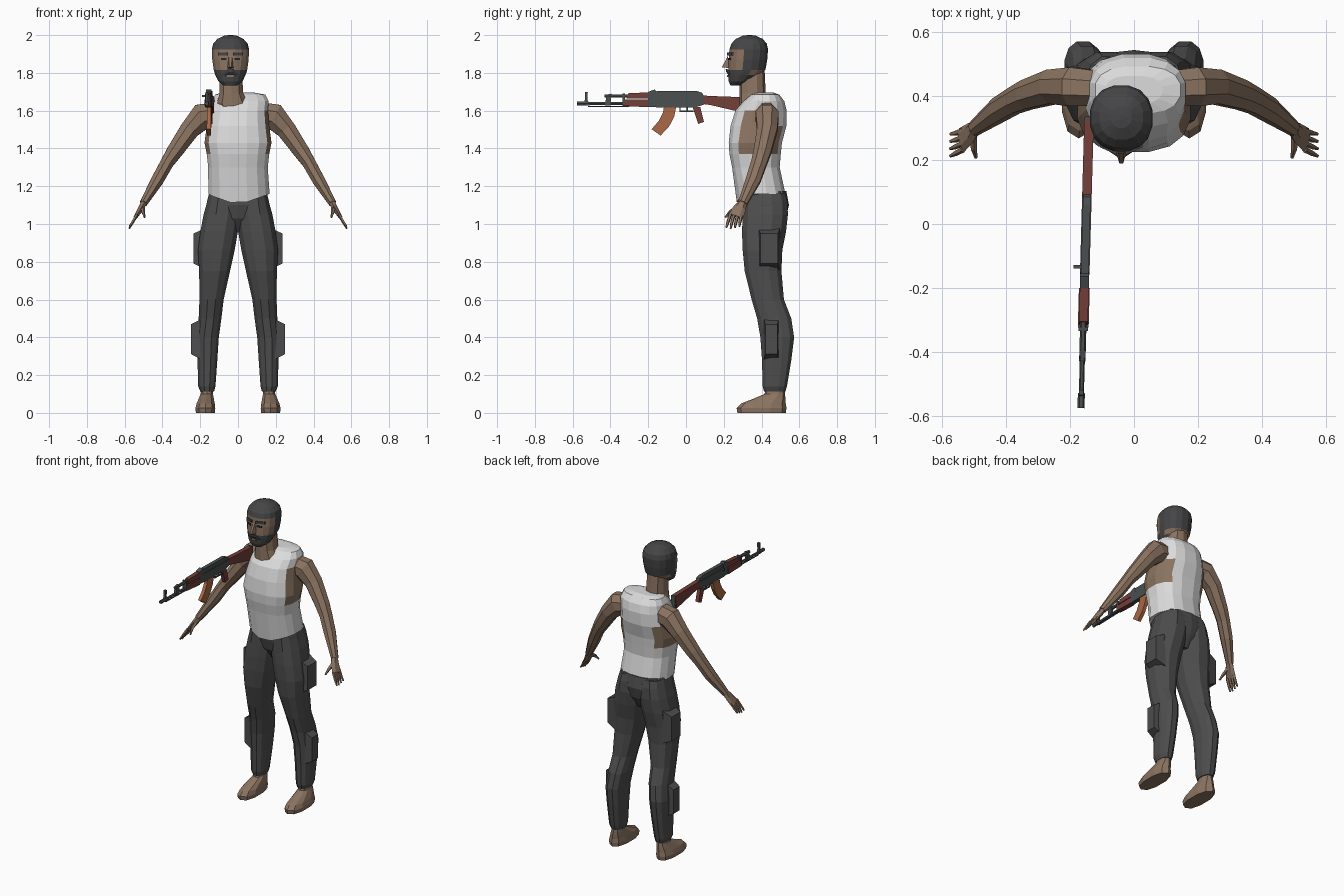
import bpy, bmesh, math
from mathutils import Vector

if "Cube" in bpy.data.objects:
    bpy.data.objects.remove(bpy.data.objects["Cube"])

MATS = {}
for label, rgb in {
    "skin": (.26, .175, .12), "shirt white": (.72, .72, .72), "trouser grey": (.075, .075, .077),
    "hair grey": (.06, .06, .063), "gun metal": (.07, .078, .08), "red wood": (.17, .05, .042),
    "orange plastic": (.4, .14, .06), "eye dark": (.02, .02, .02),
}.items():
    m = bpy.data.materials.new(label)
    m.use_nodes = True
    m.diffuse_color = (*rgb, 1)
    shader = m.node_tree.nodes["Principled BSDF"]
    shader.inputs["Base Color"].default_value = (*rgb, 1)
    shader.inputs["Roughness"].default_value = .8
    MATS[label] = m


def finish(name, bm, mats, rule=None):
    """Turn a bmesh into a flat shaded object; rule picks a material from a face centre."""
    bmesh.ops.recalc_face_normals(bm, faces=bm.faces)
    if rule:
        for f in bm.faces:
            f.material_index = rule(f.calc_center_median())
    mesh = bpy.data.meshes.new(name)
    bm.to_mesh(mesh)
    bm.free()
    for label in mats:
        mesh.materials.append(MATS[label])
    ob = bpy.data.objects.new(name, mesh)
    bpy.context.collection.objects.link(ob)
    return ob


def skin_rings(name, rings, mats, rule=None):
    """Bridge consecutive point rings and cap both ends."""
    bm = bmesh.new()
    loops = [[bm.verts.new(p) for p in ring] for ring in rings]
    n = len(loops[0])
    for a, b in zip(loops, loops[1:]):
        for i in range(n):
            j = (i + 1) % n
            bm.faces.new((a[i], a[j], b[j], b[i]))
    bm.faces.new(loops[0])
    bm.faces.new(loops[-1])
    return finish(name, bm, mats, rule)


def spow(v, p):
    return math.copysign(abs(v) ** p, v)


def loft(name, rings, mats, n=12, p=.85, side=1, rule=None):
    """Stack of level rounded sections: z, centre x, centre y, half width, half depth."""
    angles = [math.tau * (i + .5) / n for i in range(n)]
    pts = [[(side * (cx + rx * spow(math.cos(a), p)), cy + ry * spow(math.sin(a), p), z)
            for a in angles] for z, cx, cy, rx, ry in rings]
    return skin_rings(name, pts, mats, rule)


def tube(name, path, mat, n=8, side=1):
    """Tube along points: x, y, z, half thickness, half width."""
    pos = [Vector(q[:3]) for q in path]
    rings = []
    for i, q in enumerate(path):
        t = (pos[min(i + 1, len(pos) - 1)] - pos[max(i - 1, 0)]).normalized()
        ref = Vector((1, 0, 0)) if abs(t.y) > .9 else Vector((0, 1, 0))
        v = (ref - t * ref.dot(t)).normalized()
        u = t.cross(v)
        ring = []
        for k in range(n):
            a = math.tau * (k + .5) / n
            c = pos[i] + u * q[3] * math.cos(a) + v * q[4] * math.sin(a)
            ring.append((side * c.x, c.y, c.z))
        rings.append(ring)
    return skin_rings(name, rings, [mat])


def hull(name, pts, mat):
    bm = bmesh.new()
    for p in pts:
        bm.verts.new(p)
    bmesh.ops.convex_hull(bm, input=bm.verts)
    return finish(name, bm, [mat])


def gun_x(y):
    return -.15 + .028 * y


def plate(name, outline, width, mat):
    """Side outline in (y, z) extruded across the rifle."""
    rings = [[(gun_x(y) + s * width / 2, y, z) for y, z in outline] for s in (-1, 1)]
    return skin_rings(name, rings, [mat])


def bar(name, y0, y1, z0, z1, width, mat):
    return plate(name, [(y0, z0), (y1, z0), (y1, z1), (y0, z1)], width, mat)


# Torso in a sleeveless shirt with open armholes
def shirt_rule(c):
    return int(abs(c.x) > .12 and .29 < c.y < .49 and 1.38 < c.z < 1.62)


torso = loft("shirt", [
    (1.16, .005, .39, .165, .138), (1.3, 0, .37, .16, .128), (1.37, 0, .366, .168, .138),
    (1.43, 0, .367, .18, .143), (1.52, 0, .384, .168, .15), (1.6, .005, .397, .156, .138),
    (1.65, .012, .412, .152, .11), (1.685, .012, .42, .135, .075), (1.695, 0, .42, .09, .045),
], ["shirt white", "skin"], n=16, p=.8, rule=shirt_rule)
for v in torso.data.vertices:
    if v.co.z < 1.17 and v.co.y < .34:
        v.co.z -= .06 * (1 - abs(v.co.x) / .17)
        v.co.y += .015

# Neck
loft("neck", [(1.58, -.02, .34, .07, .06), (1.64, -.03, .36, .085, .078),
              (1.69, -.035, .352, .066, .07), (1.82, -.04, .35, .062, .066)], ["skin"], n=10)


# Head with cropped hair and a full beard
def head_rule(c):
    face = c.y < .29 and 1.815 < c.z < 1.925
    nape = c.y > .34 and c.z < 1.81
    return int(face or nape)


HX = -.04
loft("head", [
    (1.732, HX, .265, .035, .03), (1.755, HX, .285, .065, .06), (1.79, HX, .31, .082, .088),
    (1.815, HX, .322, .09, .1), (1.87, HX, .328, .098, .104), (1.925, HX, .332, .1, .104),
    (1.955, HX, .334, .093, .095), (1.98, HX, .335, .07, .072), (1.997, HX, .335, .033, .035),
    (2, HX, .335, .01, .01),
], ["hair grey", "skin"], n=16, p=.9, rule=head_rule)
hull("nose", [(HX + s * w, y, z) for s in (-1, 1) for w, y, z in
              ((.008, .222, 1.89), (.017, .228, 1.825), (.006, .19, 1.83))], "skin")
hull("moustache", [(HX + s * w, y, z) for s in (-1, 1) for w, y, z in
                   ((.012, .21, 1.822), (.045, .232, 1.79), (.03, .228, 1.785),
                    (.012, .212, 1.806), (.03, .25, 1.81))], "hair grey")
hull("lower_lip", [(HX + s * .018, y, z) for s in (-1, 1) for y in (.217, .226)
                   for z in (1.778, 1.79)], "skin")
for s, tag in ((1, "left"), (-1, "right")):
    hull(tag + "_eyebrow", [(HX + s * x, y + d, z) for x, y in ((.014, .217), (.066, .24))
                            for d in (0, .02) for z in (1.893, 1.908)], "hair grey")
    hull(tag + "_eye", [(HX + s * x, y + d, z) for x, y in ((.022, .222), (.05, .234))
                        for d in (0, .009) for z in (1.868, 1.88)], "eye dark")

# Trouser seat joining both legs
loft("trouser_seat", [(.955, 0, .425, .07, .06), (1.03, 0, .42, .165, .108),
                      (1.1, 0, .42, .172, .125), (1.175, 0, .415, .153, .116)],
     ["trouser grey"], n=14, p=.8)

for s, tag in ((1, "left"), (-1, "right")):
    # Trouser leg
    loft(tag + "_trouser_leg", [
        (.112, .163, .47, .037, .058), (.14, .165, .47, .047, .066), (.28, .162, .48, .054, .08),
        (.4, .16, .483, .06, .092), (.5, .148, .467, .062, .093), (.6, .14, .433, .066, .088),
        (.75, .124, .408, .084, .1), (.86, .115, .405, .1, .108), (.96, .1, .413, .102, .12),
        (1.05, .085, .42, .1, .123), (1.12, .08, .42, .085, .12), (1.165, .075, .415, .08, .113),
    ], ["trouser grey"], n=12, side=s)
    # Cargo pockets on thigh and calf
    for part, y, z, x_in, x_out, half_y, half_z in (
            ("thigh_pocket", .44, .87, .17, .236, .058, .11),
            ("calf_pocket", .452, .39, .19, .248, .04, .11)):
        hull(tag + "_" + part, [(s * x, y + i * half_y * k, z + j * half_z * h)
                                for x, k, h in ((x_in, 1, 1), (x_out, .8, .72))
                                for i in (-1, 1) for j in (-1, 1)], "trouser grey")
    # Bare foot
    loft(tag + "_foot", [(0, .173, .4, .052, .128), (.025, .173, .4, .055, .132),
                         (.05, .171, .41, .05, .118), (.075, .168, .442, .042, .085),
                         (.1, .165, .47, .034, .054), (.15, .164, .472, .03, .048)],
         ["skin"], n=10, side=s)
    # Arm
    tube(tag + "_arm", [
        (.12, .425, 1.58, .07, .06), (.19, .43, 1.57, .075, .066), (.255, .43, 1.5, .056, .058),
        (.335, .405, 1.385, .046, .05), (.375, .387, 1.325, .038, .045),
        (.425, .357, 1.235, .036, .042), (.5, .3, 1.11, .022, .026)], "skin", side=s)
    # Hand with four fingers and a thumb
    tube(tag + "_palm", [(.494, .304, 1.12, .019, .022), (.512, .285, 1.085, .017, .034),
                         (.54, .263, 1.04, .011, .04)], "skin", n=6, side=s)
    for i, finger in enumerate(("index", "middle", "ring", "little")):
        tube(f"{tag}_{finger}_finger",
             [(.535, .234 + i * .02, 1.05, .009, .01), (.558, .222 + i * .021, 1.01, .008, .009),
              (.576, .213 + i * .023, .975 + abs(i - 1) * .006, .004, .005)], "skin", n=5, side=s)
    tube(tag + "_thumb", [(.505, .28, 1.09, .013, .014), (.502, .237, 1.065, .01, .011),
                          (.495, .208, 1.035, .005, .005)], "skin", n=5, side=s)


# Rifle barrel assembly
def rod(name, y0, y1, z, r):
    tube(name, [(gun_x(y), y, z, r, r) for y in (y0, y1)], "gun metal", n=6)


rod("barrel", -.54, -.15, 1.638, .008)
rod("muzzle", -.577, -.53, 1.638, .011)
rod("cleaning_rod", -.52, -.3, 1.622, .004)
rod("gas_tube", -.43, -.17, 1.678, .01)
plate("front_sight", [(-.545, 1.628), (-.51, 1.628), (-.522, 1.66), (-.52, 1.7),
                      (-.535, 1.7), (-.535, 1.66)], .014, "gun metal")
plate("gas_block", [(-.43, 1.628), (-.4, 1.628), (-.395, 1.69), (-.42, 1.685)], .018, "gun metal")
bar("handguard_cap", -.335, -.322, 1.625, 1.69, .03, "gun metal")
plate("lower_handguard", [(-.325, 1.625), (-.2, 1.618), (-.2, 1.658), (-.325, 1.658)],
      .034, "red wood")
plate("upper_handguard", [(-.315, 1.664), (-.2, 1.664), (-.2, 1.697), (-.305, 1.692)],
      .028, "red wood")
plate("rear_sight", [(-.2, 1.62), (-.155, 1.62), (-.15, 1.69), (-.165, 1.712), (-.2, 1.7)],
      .028, "gun metal")

# Rifle body
plate("receiver", [(-.16, 1.618), (.05, 1.618), (.095, 1.632), (.095, 1.675), (-.16, 1.675)],
      .03, "gun metal")
plate("receiver_cover", [(-.16, 1.675), (.095, 1.675), (.085, 1.695), (.06, 1.703), (-.155, 1.703)],
      .024, "gun metal")
hull("charging_handle", [(gun_x(-.13) - x, y, z) for x in (0, .036)
                         for y in (-.14, -.128) for z in (1.672, 1.682)], "gun metal")
plate("magazine", [(-.115, 1.63), (-.05, 1.63), (-.062, 1.57), (-.09, 1.515), (-.135, 1.468),
                   (-.182, 1.502), (-.145, 1.545), (-.122, 1.59)], .022, "orange plastic")
bar("trigger_guard", -.035, .04, 1.594, 1.6, .012, "gun metal")
bar("guard_front", -.035, -.028, 1.594, 1.62, .012, "gun metal")
bar("trigger", .002, .01, 1.6, 1.62, .006, "gun metal")
plate("pistol_grip", [(.035, 1.62), (.075, 1.62), (.095, 1.54), (.065, 1.53)], .024, "red wood")
plate("stock", [(.09, 1.635), (.13, 1.63), (.32, 1.585), (.335, 1.67), (.15, 1.677), (.09, 1.68)],
      .03, "red wood")
bar("butt_plate", .325, .337, 1.588, 1.672, .026, "gun metal")
